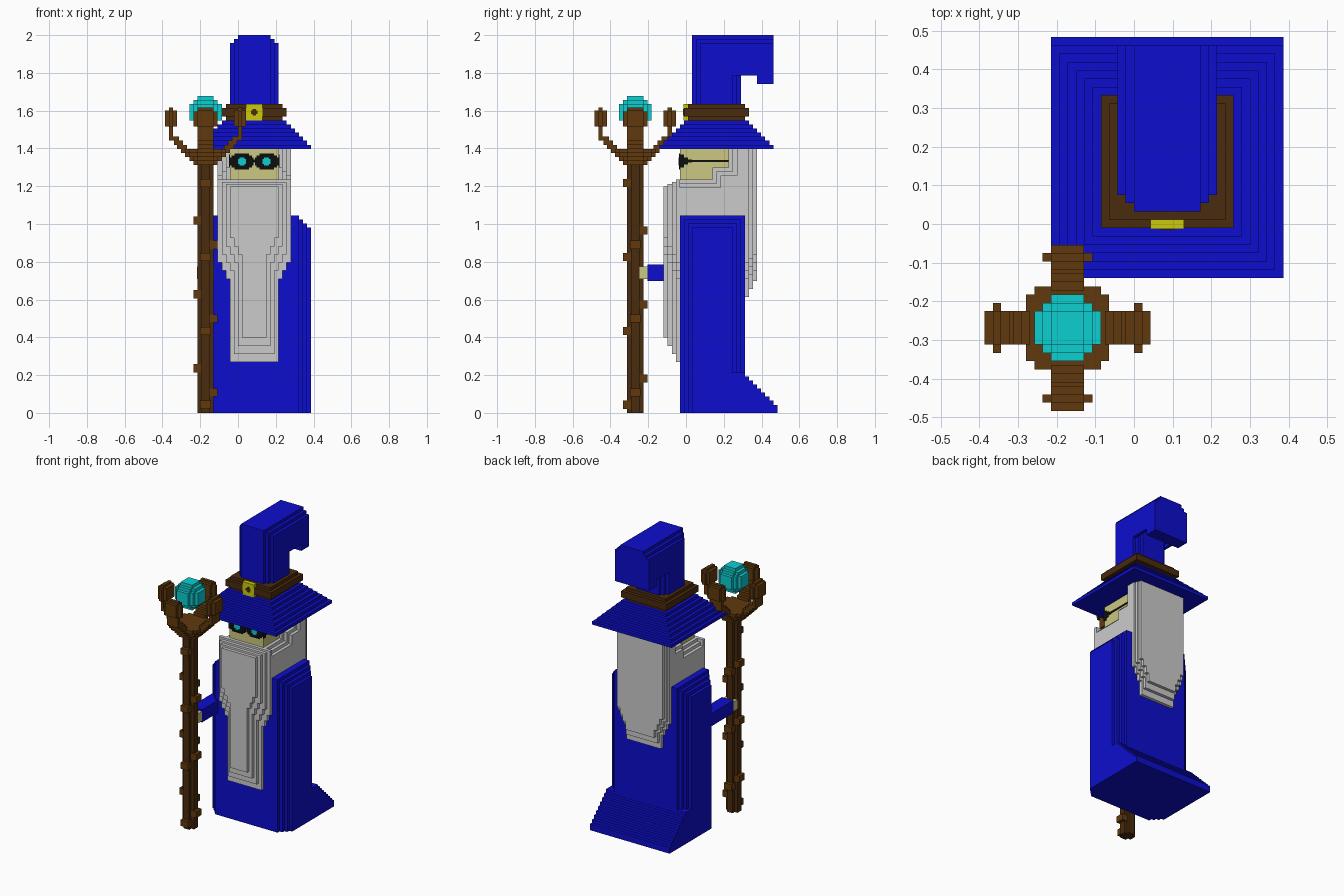
import bpy, bmesh, math
from mathutils import Matrix

cube = bpy.data.objects.get("Cube")
if cube:
    bpy.data.objects.remove(cube, do_unlink=True)

U = 2 / 93          # size of one block
CX = 22             # figure's centre column
SX, SY = 10, 10     # staff axis


def material(name, r, g, b):
    m = bpy.data.materials.new(name)
    m.use_nodes = True
    m.diffuse_color = (r, g, b, 1)
    m.node_tree.nodes["Principled BSDF"].inputs["Base Color"].default_value = (r, g, b, 1)
    return m


BLUE = material("robe blue", 0.004, 0.004, 0.62)
GREY = material("hair grey", 0.6, 0.6, 0.6)
SKIN = material("skin", 0.6, 0.58, 0.22)
GOLD = material("buckle yellow", 0.6, 0.6, 0.004)
CYAN = material("glowing cyan", 0.004, 0.62, 0.64)
DARK = material("dark brown", 0.068, 0.024, 0.004)
WOOD = material("wood brown", 0.12, 0.042, 0.004)
BLACK = material("black", 0.004, 0.004, 0.004)


class Part:
    """A named object made of boxes given in block units."""

    def __init__(self, name, mat):
        self.name, self.mat, self.bm = name, mat, bmesh.new()

    def box(self, x0, x1, y0, y1, z0, z1):
        mid = ((x0 + x1) / 2 - 18, (y0 + y1) / 2 - 22.5, (z0 + z1) / 2)
        m = Matrix.Translation([c * U for c in mid])
        m = m @ Matrix.Diagonal(((x1 - x0) * U, (y1 - y0) * U, (z1 - z0) * U, 1))
        bmesh.ops.create_cube(self.bm, size=1, matrix=m)

    def wide(self, half, y0, y1, z0, z1):
        self.box(CX - half, CX + half, y0, y1, z0, z1)

    def disc(self, radius, z0, z1):
        """Blocky disc around the staff axis."""
        n = math.ceil(radius)
        for r in range(-n, n):
            w = round(math.sqrt(max(0, radius ** 2 - (r + 0.5) ** 2)))
            if w:
                self.box(SX - w, SX + w, SY + r, SY + r + 1, z0, z1)

    def spoke(self, quarter, r0, r1, half, z0, z1):
        """Box reaching out from the staff axis in one of four directions."""
        s = 1 if quarter < 2 else -1
        a, b = sorted((s * r0, s * r1))
        if quarter % 2:
            self.box(SX - half, SX + half, SY + a, SY + b, z0, z1)
        else:
            self.box(SX + a, SX + b, SY - half, SY + half, z0, z1)

    def done(self):
        mesh = bpy.data.meshes.new(self.name)
        self.bm.to_mesh(mesh)
        self.bm.free()
        mesh.materials.append(self.mat)
        bpy.context.collection.objects.link(bpy.data.objects.new(self.name, mesh))


def side_layers(half, count):
    """Column spans from side to side, with the inset of each one."""
    yield CX - half + count, CX + half - count, 0
    for d in range(1, count + 1):
        e = half - count + d
        yield CX - e, CX - e + 1, d
        yield CX + e - 1, CX + e, d


# Robe with bevelled sides and a stepped train
p = Part("robe", BLUE)
for a, b, d in side_layers(14, 3):
    p.box(a, b, 21 + d, 37 - d, 0, 48.6 - d)
for k in range(10):
    p.wide(14, 33, min(45, 46 - k), k, k + 1)
p.done()

# Arm and hand
p = Part("right_sleeve", BLUE)
p.box(8, 12, 13, 24.5, 32.5, 36.5)
p.done()
p = Part("right_hand", SKIN)
p.box(7.95, 12.05, 11, 13, 33, 36)
p.done()

# Head
p = Part("head", SKIN)
p.wide(6, 21, 33, 57, 65)
p.done()


def tapered(part, d, y0, y1, top, bottom):
    """Locks that narrow downward in steps, inset by d."""
    s = 2 * d
    part.wide(9 - d, y0, y1, 37 + s, top)
    part.wide(8 - d, y0, y1, 35 + s, 37 + s)
    part.wide(7 - d, y0, y1, 33 + s, 35 + s)
    part.wide(6 - d, y0, y1, bottom + s, 33 + s)


# Beard in front, stepped like a low relief
p = Part("beard", GREY)
for d in range(4):
    tapered(p, d, 20 - d, 21 - d, 57.5 - 0.6 * d, 12.5)
p.done()

# Hair around the head and down the back
p = Part("hair", GREY)
for a, b, d in side_layers(9, 2):
    p.box(a, b, 21, 37, 40, 57.5 - d)
    p.box(a, b, 29 + d, 37, 57.5 - d, 60.4 - d)
    p.box(a, b, 33 + d, 37, 60.4 - d, 65)
for d in range(3):
    tapered(p, d * 0.5, 37 + d, 38 + d, 65, 28.5 + d)
p.done()

# Spectacles
p = Part("spectacles", BLACK)
lens = Part("lenses", CYAN)
for s in (-1, 1):
    c = CX + 3.05 * s
    for w, h in ((1.8, 2), (2.5, 1.5), (2.9, 1)):
        p.box(c - w, c + w, 20.8, 21, 61.9 - h, 61.9 + h)
    for w, h in ((1, 0.6), (0.6, 1)):
        lens.box(c - w, c + w, 20.65, 20.8, 61.9 - h, 61.9 + h)
    x0, x1 = sorted((CX + 6 * s, CX + 6.2 * s))
    for y0, y1, h in ((20.8, 22, 1.6), (22, 23, 0.9), (23, 24, 0.4), (24, 33, 0.25)):
        p.box(x0, x1, y0, y1, 62 - h, 62 + h)
p.wide(1, 20.8, 21, 61.6, 62.4)
p.done()
lens.done()

# Hat brim, crown with a bent tip, band and buckle
p = Part("hat_brim", BLUE)
for d in range(7):
    p.wide(14 - d, 16 + d, 44 - d, 65 + d, 66 + d)
p.done()
p = Part("hat_crown", BLUE)
for a, b, d in side_layers(6, 2):
    p.box(a, b, 24 + d, 36 - d, 72, 93 - d)
    p.box(a, b, 36 - d, 44, 85 - d, 93 - d)
    p.box(a, b, 40, 44, 81, 85 - d)
p.done()
p = Part("hat_band", DARK)
p.wide(7, 23, 37, 72, 76)
p.wide(8, 22, 38, 73, 75)
p.done()
p = Part("buckle", GOLD)
p.wide(2, 21.9, 23, 72, 76)
p.done()
p = Part("buckle_hole", DARK)
p.wide(0.8, 21.8, 21.9, 73.6, 74.4)
p.wide(0.4, 21.8, 21.9, 73.2, 74.8)
p.done()

# Staff shaft with a spiral of knots
p = Part("staff_shaft", DARK)
p.box(8, 12, 9, 11, 0, 61)
p.box(9, 11, 8, 12, 0, 61)
p.done()
p = Part("staff_vine", WOOD)
for turn in range(4):
    for quarter, z in ((3, 1), (0, 4), (1, 7.5), (2, 10)):
        z += 18.2 * turn
        if z < 58:
            p.spoke(quarter, 1, 3, 1.3, z, z + 2)
p.done()

# Staff bowl, four claws and orb
p = Part("staff_bowl", WOOD)
for i in range(4):
    p.disc(3 + i, 61 + i, 62 + i)
p.done()
p = Part("staff_claws", WOOD)
for q in range(4):
    for i in range(3):
        p.spoke(q, 4.5 + i, 7 + i * 0.8, 2, 65 + i, 66 + i)
    p.spoke(q, 8, 9, 2, 67, 70)
    p.spoke(q, 7, 10, 2, 70.5, 74.5)
    p.spoke(q, 8, 9, 2, 69.5, 75.2)
    p.spoke(q, 8, 9, 3, 70.5, 74.2)
p.done()
p = Part("orb", CYAN)
for k in range(-4, 4):
    p.disc(math.sqrt(4.2 ** 2 - (k + 0.5) ** 2), 74 + k, 75 + k)
p.done()
